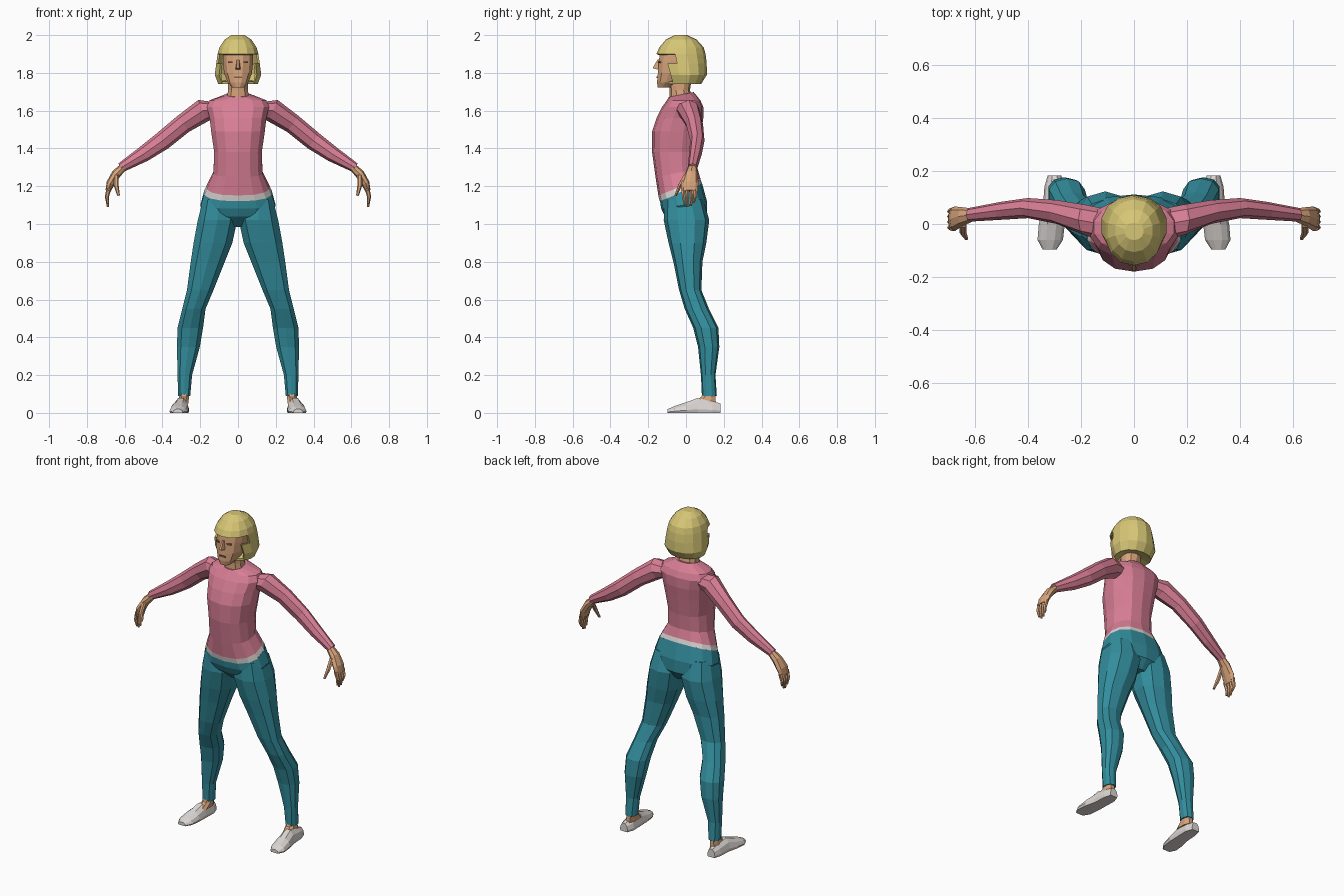
import bpy, bmesh, math
from mathutils import Vector

if "Cube" in bpy.data.objects:
    bpy.data.objects.remove(bpy.data.objects["Cube"])


def material(name, rgb):
    m = bpy.data.materials.new(name)
    m.diffuse_color = (*rgb, 1)
    m.use_nodes = True
    m.node_tree.nodes["Principled BSDF"].inputs["Base Color"].default_value = m.diffuse_color
    return m


PINK = material("pink_knit", (0.69, 0.21, 0.30))
TEAL = material("teal_cloth", (0.033, 0.27, 0.34))
SKIN = material("skin", (0.68, 0.37, 0.20))
BLONDE = material("blonde", (0.68, 0.57, 0.18))
WHITE = material("off_white", (0.72, 0.68, 0.66))
BROWN = material("dark_brown", (0.22, 0.11, 0.08))


def loft(name, rings, mats, mirror=False, drop=None, rule=None):
    """Skin a list of equal rings, cap both ends, optionally drop faces."""
    bm = bmesh.new()
    vs = [[bm.verts.new(p) for p in r] for r in rings]
    n = len(rings[0])
    for k in range(len(vs) - 1):
        for i in range(n):
            j = (i + 1) % n
            f = bm.faces.new((vs[k][i], vs[k][j], vs[k + 1][j], vs[k + 1][i]))
            f.material_index = rule(k) if rule else 0
    bm.faces.new(vs[0])
    bm.faces.new(vs[-1])
    bmesh.ops.recalc_face_normals(bm, faces=bm.faces)
    if drop:
        gone = [f for f in bm.faces if drop(f.calc_center_median())]
        bmesh.ops.delete(bm, geom=gone, context='FACES')
    me = bpy.data.meshes.new(name)
    bm.to_mesh(me)
    bm.free()
    for m in mats:
        me.materials.append(m)
    ob = bpy.data.objects.new(name, me)
    bpy.context.collection.objects.link(ob)
    if mirror:
        ob.modifiers.new("mirror", 'MIRROR').use_mirror_merge = False
    return ob


def spow(v, p):
    return math.copysign(abs(v) ** p, v)


def ring(z, x0, x1, yf, yb, tilt=0.0, n=12, p=0.85):
    """Level oval between x0..x1 and yf..yb; tilt raises the back."""
    cx, cy, rx, ry = (x0 + x1) / 2, (yf + yb) / 2, (x1 - x0) / 2, (yb - yf) / 2
    out = []
    for i in range(n):
        a = math.tau * (i + 0.5) / n
        y = ry * spow(math.sin(a), p)
        out.append((cx + rx * spow(math.cos(a), p) / math.cos(math.pi / n) ** p,
                    cy + y / math.cos(math.pi / n) ** 0.5, z + tilt * y))
    return out


def limb(name, stations, mat, n=8):
    """Mirrored tube; station = centre x, y, z, in-plane radius, y radius."""
    pts = [Vector(s[:3]) for s in stations]
    rings = []
    for k, s in enumerate(stations):
        d = pts[min(k + 1, len(pts) - 1)] - pts[max(k - 1, 0)]
        side = Vector((-d.z, 0, d.x)).normalized()
        rings.append([pts[k] + side * s[3] * math.cos(math.tau * i / n)
                      + Vector((0, s[4] * math.sin(math.tau * i / n), 0)) for i in range(n)])
    return loft(name, rings, [mat], mirror=True)


def plate(name, loc, size, mat, turn=0.0):
    bpy.ops.mesh.primitive_cube_add(size=1, location=loc, rotation=(0, 0, turn))
    ob = bpy.context.object
    ob.name = name
    ob.scale = size
    ob.data.materials.append(mat)


# Sweater with pale hem band
torso = [(1.165, .178, -.138, .085, .40), (1.195, .165, -.145, .075, .40),
         (1.27, .13, -.16, .06, .2), (1.38, .126, -.178, .065, 0),
         (1.49, .142, -.178, .08, 0), (1.56, .15, -.155, .09, 0),
         (1.62, .165, -.125, .09, 0), (1.655, .15, -.10, .075, .0),
         (1.685, .062, -.09, .04, .2)]
loft("sweater", [ring(z, -r, r, f, b, t, 14) for z, r, f, b, t in torso],
     [PINK, WHITE], rule=lambda k: 1 if k == 0 else 0)

# Hips of the trousers
hips = [(1.17, .177, -.137, .084, .40), (1.10, .198, -.13, .11, .15),
        (1.04, .17, -.11, .11, 0), (.985, .05, -.05, .07, 0)]
loft("hips", [ring(z, -r, r, f, b, t, 14) for z, r, f, b, t in hips], [TEAL])

# Trouser legs
legs = [(1.13, .03, .185, -.11, .09), (1.02, .004, .213, -.115, .12),
        (.90, .03, .235, -.09, .105), (.80, .07, .25, -.065, .085),
        (.65, .13, .27, -.035, .08), (.55, .172, .295, -.005, .12),
        (.45, .185, .32, .04, .17), (.35, .202, .323, .065, .175),
        (.20, .243, .32, .08, .155), (.09, .253, .317, .085, .162)]
loft("trouser_leg", [ring(*s, n=10) for s in legs], [TEAL], mirror=True)

# Ankles and shoes
ankle = [(.12, .26, .31, .092, .155), (.085, .26, .312, .08, .157),
         (.05, .262, .318, .03, .16)]
loft("ankle", [ring(*s, n=8) for s in ankle], [SKIN], mirror=True)
shoe = [(.182, .30, .026, .05), (.14, .298, .04, .062), (.06, .302, .042, .078),
        (.0, .31, .049, .056), (-.06, .316, .048, .036), (-.097, .318, .026, .02)]
section = [(-.9, 0), (.9, 0), (1, .25), (.8, .7), (.35, 1), (-.35, 1), (-.8, .7), (-1, .25)]
loft("shoe", [[(c + u * r, y, v * h) for u, v in section] for y, c, r, h in shoe],
     [WHITE], mirror=True)

# Sleeves
limb("sleeve", [(.12, .0, 1.605, .04, .06), (.185, .015, 1.60, .062, .058),
                (.29, .045, 1.53, .052, .045), (.40, .06, 1.44, .050, .038),
                (.50, .05, 1.37, .042, .034), (.62, .035, 1.298, .026, .026)], PINK)

# Hands with fingers and thumb
limb("hand", [(.60, .035, 1.308, .02, .022), (.645, .028, 1.265, .025, .035),
              (.675, .02, 1.215, .022, .046), (.688, .018, 1.175, .014, .044)], SKIN)
for i, (y, tip) in enumerate([(-.016, 1.105), (.007, 1.09), (.03, 1.095), (.051, 1.115)]):
    limb("finger_%d" % (i + 1), [(.683, y, 1.19, .013, .0115),
                                 (.694, y * .9 + .002, 1.145, .011, .010),
                                 (.688, y * .75 + .004, tip, .006, .006)], SKIN, 6)
limb("thumb", [(.645, .0, 1.26, .014, .014), (.645, -.032, 1.205, .013, .012),
               (.632, -.055, 1.15, .007, .007)], SKIN, 6)

# Neck and head
neck = [(1.66, .06, -.085, .03), (1.71, .052, -.085, .02), (1.78, .052, -.09, .03)]
loft("neck", [ring(z, -r, r, f, b, n=10) for z, r, f, b in neck], [SKIN])
head = [(1.722, .03, -.15, -.08), (1.75, .055, -.154, -.02), (1.80, .074, -.15, .03),
        (1.86, .08, -.145, .05), (1.92, .08, -.138, .06), (1.95, .05, -.11, .04)]
loft("head", [ring(z, -r, r, f, b, n=12) for z, r, f, b in head], [SKIN])

# Nose, eyes and mouth
loft("nose", [[(-.016, -.14, 1.815), (.016, -.14, 1.815), (.007, -.177, 1.825), (-.007, -.177, 1.825)],
              [(-.008, -.13, 1.872), (.008, -.13, 1.872), (.005, -.15, 1.872), (-.005, -.15, 1.872)]],
     [SKIN])
plate("mouth", (0, -.152, 1.777), (.04, .009, .009), BROWN)
for s in (-1, 1):
    plate("eye", (s * .038, -.141, 1.856), (.026, .009, .009), BROWN, s * .33)

# Bobbed hair with the face left open under the fringe
hair = [(2.0, .035, -.06, .005), (1.977, .07, -.105, .055), (1.935, .098, -.14, .092),
        (1.90, .108, -.155, .102), (1.85, .115, -.142, .108), (1.79, .123, -.122, .109),
        (1.742, .105, -.10, .08), (1.755, .05, -.06, .03)]
bob = loft("hair", [ring(z, -r, r, f, b, n=14, p=.95) for z, r, f, b in hair], [BLONDE],
           drop=lambda c: c.z < 1.895 and c.y < -.075)
shell = bob.modifiers.new("thickness", 'SOLIDIFY')
shell.thickness = .012
shell.offset = -1
